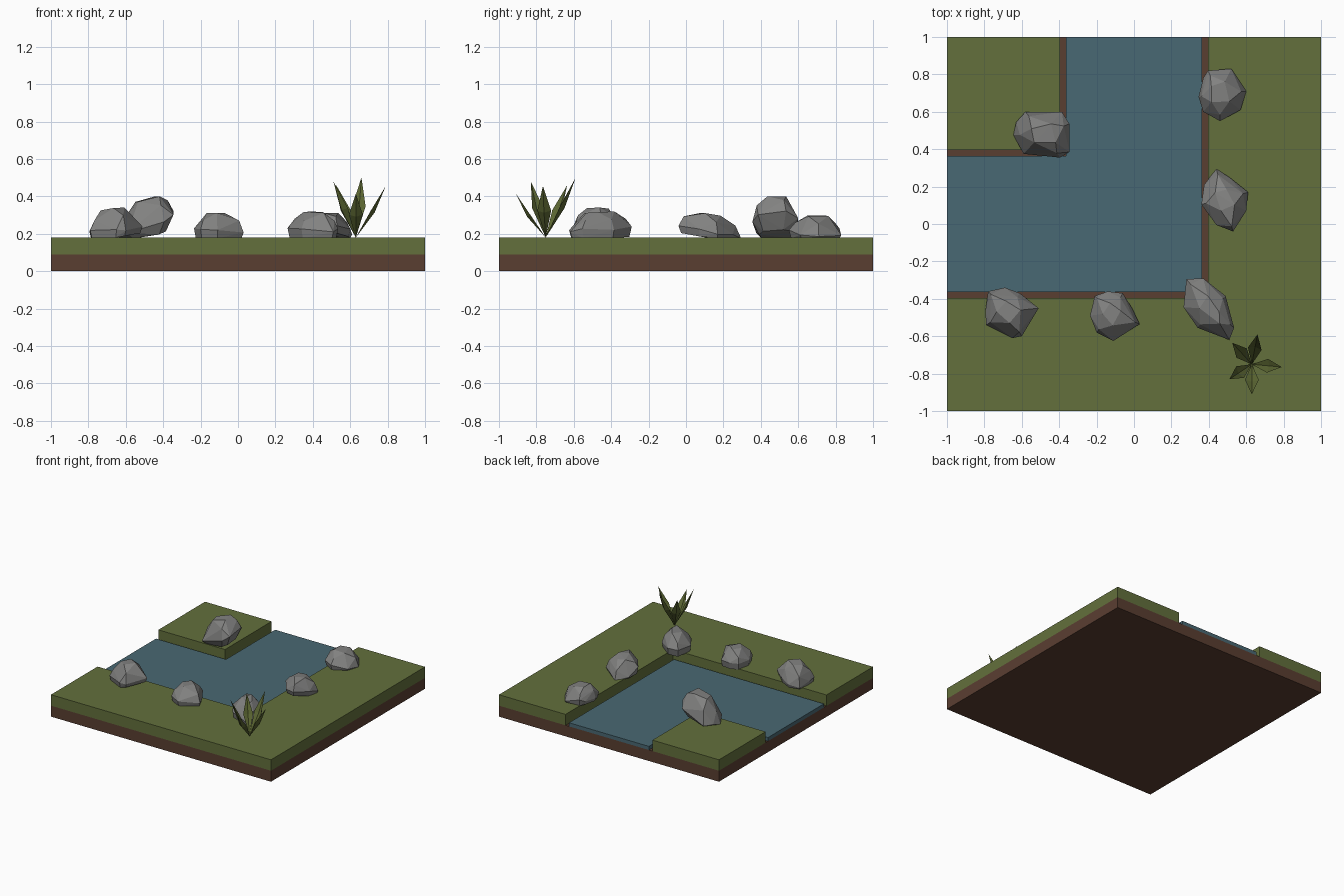
import bpy, bmesh, math, random
from mathutils import Vector

if "Cube" in bpy.data.objects:
    bpy.data.objects.remove(bpy.data.objects["Cube"])

random.seed(4)


def material(name, rgb):
    lin = [((c / 255 + 0.055) / 1.055) ** 2.4 for c in rgb]
    m = bpy.data.materials.new(name)
    m.diffuse_color = (*lin, 1)
    m.use_nodes = True
    m.node_tree.nodes["Principled BSDF"].inputs["Base Color"].default_value = m.diffuse_color
    return m


DIRT = material("dirt brown", (90, 62, 49))
GRASS = material("grass green", (99, 112, 60))
WATER = material("water blue", (73, 104, 115))
STONE = material("stone grey", (130, 130, 129))
LEAF = material("leaf green", (91, 102, 50))


def finish(name, bm, mat):
    bmesh.ops.recalc_face_normals(bm, faces=bm.faces[:])
    me = bpy.data.meshes.new(name)
    bm.to_mesh(me)
    bm.free()
    me.materials.append(mat)
    ob = bpy.data.objects.new(name, me)
    bpy.context.collection.objects.link(ob)
    return ob


def slab(name, outline, z0, z1, mat):
    """Extrude a flat outline upward."""
    bm = bmesh.new()
    face = bm.faces.new([bm.verts.new((x, y, z0)) for x, y in outline])
    top = bmesh.ops.extrude_face_region(bm, geom=[face], use_keep_orig=True)["geom"]
    verts = [g for g in top if isinstance(g, bmesh.types.BMVert)]
    bmesh.ops.translate(bm, verts=verts, vec=(0, 0, z1 - z0))
    return finish(name, bm, mat)


# Ground layers: dirt base, grass banks and the branching stream
G, W = 0.395, 0.363
slab("dirt_base", [(-1, -1), (1, -1), (1, 1), (-1, 1)], 0, 0.09, DIRT)
slab("grass_bank", [(-1, -1), (1, -1), (1, 1), (G, 1), (G, -G), (-1, -G)],
     0.09, 0.18, GRASS)
slab("grass_corner", [(-1, G), (-G, G), (-G, 1), (-1, 1)], 0.09, 0.18, GRASS)
slab("stream", [(-1, -W), (W, -W), (W, 1), (-W, 1), (-W, W), (-1, W)],
     0.09, 0.12, WATER)


def rock(name, outline, top, tilt, foot=0.92):
    """Faceted boulder: hull of shrinking rings of a plan outline, tilted."""
    cx = sum(p[0] for p in outline) / len(outline)
    cy = sum(p[1] for p in outline) / len(outline)
    h = top - 0.175
    bm = bmesh.new()
    for frac, scale in ((0, foot), (0.28, 1.0), (0.68, 0.82), (0.97, 0.45)):
        for i, (x, y) in enumerate(outline):
            if frac > 0.5 and (i + (frac > 0.9)) % 2:
                continue
            s = scale if frac < 0.5 else scale * random.uniform(0.93, 1.08)
            dx, dy = (x - cx) * s, (y - cy) * s
            z = 0.175 + h * frac + tilt[0] * dx + tilt[1] * dy
            if 0.2 < frac < 0.5:
                z += random.uniform(-0.02, 0.02)
            bm.verts.new((cx + dx, cy + dy, min(top, max(0.175, z))))
    hull = bmesh.ops.convex_hull(bm, input=bm.verts[:])
    junk = {g for g in hull["geom_interior"] + hull["geom_unused"]
            if isinstance(g, bmesh.types.BMVert)}
    bmesh.ops.delete(bm, geom=list(junk), context="VERTS")
    return finish(name, bm, STONE)


# Boulders along the banks
rock("rock_front_left",
     [(-.78, -.36), (-.69, -.34), (-.61, -.37), (-.51, -.45), (-.60, -.60),
      (-.65, -.61), (-.79, -.54), (-.795, -.47)], 0.34, (0.18, 0))
rock("rock_front_middle",
     [(-.21, -.385), (-.14, -.36), (-.06, -.37), (-.01, -.45), (.03, -.535),
      (-.11, -.625), (-.20, -.58), (-.235, -.49)], 0.315, (0, 0))
rock("rock_front_right",
     [(.28, -.295), (.37, -.29), (.49, -.385), (.51, -.49), (.535, -.555),
      (.51, -.62), (.34, -.555), (.265, -.445)], 0.32, (0, 0.05))
rock("rock_right_middle",
     [(.44, .295), (.51, .25), (.61, .17), (.60, .07), (.53, -.04),
      (.44, -.005), (.36, .105), (.375, .21)], 0.31, (0, -0.18))
rock("rock_right_back",
     [(.395, .82), (.52, .83), (.60, .71), (.57, .61), (.46, .55),
      (.37, .60), (.345, .68), (.37, .78)], 0.30, (-0.05, 0))
rock("rock_corner",
     [(-.58, .60), (-.385, .60), (-.345, .535), (-.345, .385), (-.395, .355),
      (-.59, .375), (-.645, .475), (-.63, .545)], 0.40, (0.42, 0.08), 0.72)

# Spiky plant: folded blades fanning out from one root
ROOT = Vector((0.63, -0.75, 0.18))
TIPS = [(.66, -.59, .50), (.525, -.635, .46), (.51, -.83, .48),
        (.63, -.91, .415), (.79, -.765, .455)]
for n, tip in enumerate(TIPS, 1):
    tip = Vector(tip)
    axis = tip - ROOT
    side = axis.cross(Vector((0, 0, 1))).normalized()
    out = side.cross(axis).normalized()
    if out.z > 0:
        out = -out
    mid = ROOT + axis * 0.52
    bm = bmesh.new()
    ring = [bm.verts.new(p) for p in (mid + side * 0.037, mid + out * 0.02,
                                      mid - side * 0.037, mid + out * 0.012)]
    for end in (bm.verts.new(ROOT), bm.verts.new(tip)):
        for i in range(4):
            bm.faces.new((ring[i], ring[(i + 1) % 4], end))
    finish(f"plant_blade_{n}", bm, LEAF)
